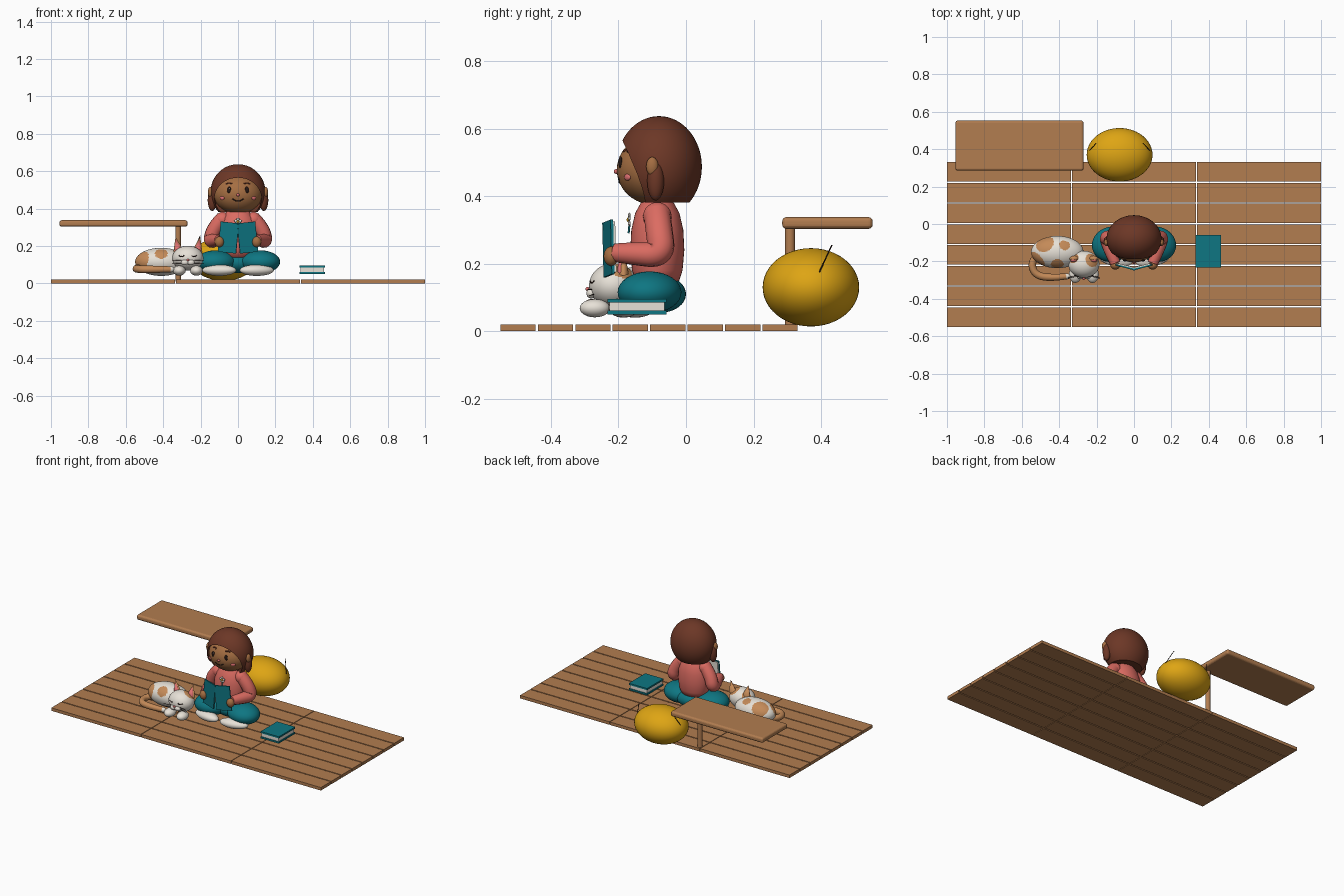
import bpy, bmesh, math
from mathutils import Vector, Matrix

old = bpy.data.objects.get("Cube")
if old:
    bpy.data.objects.remove(old, do_unlink=True)


def colour(name, r, g, b):
    m = bpy.data.materials.new(name)
    lin = [((c / 255 + 0.055) / 1.055) ** 2.4 for c in (r, g, b)] + [1]
    m.diffuse_color = lin
    m.use_nodes = True
    m.node_tree.nodes["Principled BSDF"].inputs["Base Color"].default_value = lin
    return m


wood = colour("wood", 178, 125, 80)
hair_brown = colour("hair brown", 108, 55, 38)
skin = colour("skin", 165, 110, 66)
coral = colour("coral", 220, 108, 98)
teal = colour("teal", 14, 118, 130)
mustard = colour("mustard", 222, 165, 20)
cream = colour("cream", 236, 230, 220)
tan = colour("tan fur", 196, 138, 88)
dark = colour("dark", 38, 24, 20)
pink = colour("pink", 222, 112, 112)


def finish(name, bm, mat, smooth=True):
    me = bpy.data.meshes.new(name)
    for f in bm.faces:
        f.smooth = smooth
    bm.to_mesh(me)
    bm.free()
    ob = bpy.data.objects.new(name, me)
    bpy.context.collection.objects.link(ob)
    me.materials.append(mat)
    return ob


def ball(name, loc, r, mat, rot=0, seg=32):
    bm = bmesh.new()
    bmesh.ops.create_uvsphere(bm, u_segments=seg, v_segments=seg // 2, radius=1)
    m = Matrix.Translation(loc) @ Matrix.Rotation(rot, 4, 'Z') @ Matrix.Diagonal((*r, 1))
    bmesh.ops.transform(bm, matrix=m, verts=bm.verts)
    return finish(name, bm, mat)


def box(name, lo, hi, mat, bevel=0):
    lo, hi = Vector(lo), Vector(hi)
    bm = bmesh.new()
    bmesh.ops.create_cube(bm, size=1)
    for v in bm.verts:
        v.co = (lo + hi) / 2 + v.co * (hi - lo)
    if bevel:
        bmesh.ops.bevel(bm, geom=bm.edges, offset=bevel, segments=4, profile=0.5, affect='EDGES')
    return finish(name, bm, mat, False)


def tube(name, pts, radius, mat, taper=None):
    cu = bpy.data.curves.new(name, 'CURVE')
    cu.dimensions = '3D'
    cu.bevel_depth = radius
    cu.bevel_resolution = 4
    cu.use_fill_caps = True
    sp = cu.splines.new('NURBS')
    sp.points.add(len(pts) - 1)
    for i, (p, q) in enumerate(zip(sp.points, pts)):
        p.co = (*q, 1)
        p.radius = taper[i] if taper else 1
    sp.order_u = 3
    sp.use_endpoint_u = True
    cu.materials.append(mat)
    ob = bpy.data.objects.new(name, cu)
    bpy.context.collection.objects.link(ob)
    return ob


def cone(name, loc, r, h, mat, lean, flat, seg=24, top=0):
    bm = bmesh.new()
    bmesh.ops.create_cone(bm, cap_ends=True, segments=seg, radius1=r, radius2=top, depth=h)
    m = Matrix.Translation(loc) @ Matrix.Rotation(lean, 4, 'Y') @ Matrix.Diagonal((1, flat, 1, 1))
    bmesh.ops.transform(bm, matrix=m, verts=bm.verts)
    ob = finish(name, bm, mat)
    for f in ob.data.polygons:
        f.use_smooth = len(f.vertices) < 5
    return ob


def on_front(c, r, x, z):
    # point on the front of an ellipsoid, offset from its centre by x and z
    k = max(0, 1 - (x / r[0]) ** 2 - (z / r[2]) ** 2)
    return (c[0] + x, c[1] - r[1] * math.sqrt(k), c[2] + z)


def spots(ob, centres, mat):
    ob.data.materials.append(mat)
    for f in ob.data.polygons:
        if any((f.center - Vector(c)).length < r for c, r in centres):
            f.material_index = 1


# Floor planks
for row in range(8):
    for col in range(3):
        x, y = -1 + col * 0.668, -0.55 + row * 0.111
        box("floor_plank", (x, y, 0), (x + 0.664, y + 0.104, 0.02), wood)

# Low table
box("table_top", (-0.955, 0.285, 0.303), (-0.27, 0.553, 0.338), wood, 0.013)
cone("table_leg", (-0.32, 0.308, 0.16), 0.015, 0.3, wood, 0, 1, 24, 0.015)

# Round floor cushion with two cords
ball("cushion", (-0.077, 0.37, 0.13), (0.176, 0.143, 0.116), mustard, seg=48)
for s in (-1, 1):
    tube("cushion_cord", [(-0.077 + s * 0.16, 0.395, 0.175), (-0.077 + s * 0.125, 0.432, 0.255)], 0.002, dark)

# Closed book on the floor
for z in (0.05, 0.085):
    box("book_cover", (0.33, -0.232, z), (0.465, -0.058, z + 0.011), teal)
box("book_pages", (0.335, -0.227, 0.06), (0.46, -0.063, 0.086), cream)

# Head and hair
face_c, face_r = (0, -0.09, 0.478), (0.13, 0.115, 0.105)
ball("face", face_c, face_r, skin, seg=48)
hair = ball("hair", (0, -0.08, 0.487), (0.147, 0.127, 0.15), hair_brown, seg=64)
bm = bmesh.new()
bm.from_mesh(hair.data)
cut = bmesh.ops.bisect_plane(bm, geom=bm.verts[:] + bm.edges[:] + bm.faces[:],
                             plane_co=(0, 0, 0.381), plane_no=(0, 0, -1), clear_outer=True)
bmesh.ops.contextual_create(bm, geom=[e for e in cut["geom_cut"] if isinstance(e, bmesh.types.BMEdge)])
bm.to_mesh(hair.data)
bm.free()
bm = bmesh.new()
bmesh.ops.create_cone(bm, cap_ends=True, segments=64, radius1=1, radius2=1, depth=1)
m = (Matrix.Translation((0, -0.2, 0.455)) @ Matrix.Diagonal((0.125, 0.2, 0.11, 1))
     @ Matrix.Rotation(math.pi / 2, 4, 'X'))
bmesh.ops.transform(bm, matrix=m, verts=bm.verts)
cutter = finish("face_cutter", bm, hair_brown)
cutter.hide_render = True
mod = hair.modifiers.new("face opening", 'BOOLEAN')
mod.operation, mod.solver, mod.object = 'DIFFERENCE', 'EXACT', cutter
bpy.context.view_layer.objects.active = hair
hair.select_set(True)
bpy.ops.object.modifier_apply(modifier=mod.name)
bpy.data.objects.remove(cutter, do_unlink=True)
bpy.ops.object.shade_smooth_by_angle(angle=0.6)


# Face details
def on_face(x, z):
    return on_front(face_c, face_r, x, z)


for s in (-1, 1):
    ball("eye", on_face(s * 0.048, 0.022), (0.011, 0.006, 0.018), dark, seg=16)
    ball("eye_glint", Vector(on_face(s * 0.048 + 0.003, 0.029)) + Vector((0, -0.005, 0)), (0.003, 0.002, 0.004), cream, seg=12)
    tube("eyebrow", [on_face(s * x, z) for x, z in ((0.032, 0.055), (0.048, 0.062), (0.064, 0.054))], 0.004, hair_brown)
    ball("cheek", on_face(s * 0.085, -0.022), (0.015, 0.006, 0.01), pink, s * 0.6, 16)
    ball("ear", (s * 0.148, -0.1, 0.488), (0.013, 0.018, 0.028), skin, seg=24)
    ball("side_lock", (s * 0.138, -0.09, 0.445), (0.024, 0.025, 0.058), hair_brown)
ball("nose", on_face(0, -0.005), (0.009, 0.009, 0.008), pink, seg=16)
tube("smile", [on_face(x, z) for x, z in ((-0.03, -0.025), (-0.015, -0.038), (0.015, -0.038), (0.03, -0.025))], 0.003, dark)

# Sweater body turned from a profile
bm = bmesh.new()
profile = [(0.001, 0.13), (0.08, 0.14), (0.097, 0.18), (0.104, 0.24), (0.1, 0.3),
           (0.085, 0.35), (0.06, 0.385), (0.045, 0.4), (0.001, 0.402)]
vs = [bm.verts.new((r, 0, z)) for r, z in profile]
es = [bm.edges.new(p) for p in zip(vs, vs[1:])]
bmesh.ops.spin(bm, geom=vs + es, axis=(0, 0, 1), cent=(0, 0, 0), angle=2 * math.pi, steps=40)
bmesh.ops.remove_doubles(bm, verts=bm.verts, dist=0.0002)
bmesh.ops.transform(bm, matrix=Matrix.Translation((0, -0.085, 0)) @ Matrix.Diagonal((1, 0.77, 1, 1)), verts=bm.verts)
bmesh.ops.recalc_face_normals(bm, faces=bm.faces)
finish("sweater", bm, coral)

# Flower on the chest
for i in range(5):
    a = i * math.tau / 5 + math.pi / 2
    ball("flower_petal", (0.013 * math.cos(a), -0.168, 0.33 + 0.013 * math.sin(a)), (0.008, 0.004, 0.008), cream, seg=12)
ball("flower_centre", (0, -0.171, 0.33), (0.007, 0.005, 0.007), mustard, seg=12)
tube("flower_stem", [(0, -0.167, 0.32), (0, -0.17, 0.29)], 0.003, teal)

# Arms, legs, shoes and the open book
ball("hips", (0, -0.075, 0.11), (0.12, 0.075, 0.055), teal)
for s in (-1, 1):
    ball("shoulder", (s * 0.082, -0.085, 0.34), (0.042, 0.042, 0.042), coral)
    tube("sleeve", [(s * 0.082, -0.085, 0.345), (s * 0.125, -0.08, 0.3), (s * 0.15, -0.07, 0.225),
                    (s * 0.12, -0.16, 0.23), (s * 0.1, -0.21, 0.232)], 0.04, coral, (1, 1.02, 1, 0.85, 0.7))
    ball("hand", (s * 0.1, -0.222, 0.222), (0.025, 0.022, 0.029), skin, seg=24)
    ball("leg", (s * 0.118, -0.108, 0.115), (0.108, 0.094, 0.062), teal, s * -0.25)
    ball("shoe", (s * 0.1, -0.185, 0.07), (0.093, 0.042, 0.03), cream, s * 0.2)
    place = (Matrix.Translation((s * 0.051, -0.23, 0.245)) @ Matrix.Rotation(s * 0.25, 4, 'Z')
             @ Matrix.Rotation(s * -0.1, 4, 'Y'))
    for part, y, w, h, mat in (("open_book_cover", 0, 0.05, 0.081, teal), ("open_book_pages", 0.007, 0.046, 0.075, cream)):
        ob = box(part, (-w, y - 0.004, -h), (w, y + 0.004, h), mat)
        ob.data.transform(place)

# Sleeping cat
body = ball("cat_body", (-0.41, -0.15, 0.115), (0.14, 0.086, 0.075), cream, seg=96)
spots(body, [((-0.48, -0.1, 0.165), 0.052), ((-0.37, -0.11, 0.185), 0.03),
             ((-0.52, -0.195, 0.13), 0.05), ((-0.41, -0.215, 0.16), 0.035)], tan)
head_c, head_r = (-0.268, -0.215, 0.135), (0.083, 0.072, 0.066)
head = ball("cat_head", head_c, head_r, cream, seg=96)
spots(head, [((-0.22, -0.19, 0.19), 0.04), ((-0.325, -0.18, 0.18), 0.03)], tan)
tube("cat_tail", [(-0.5, -0.16, 0.085), (-0.55, -0.19, 0.08), (-0.535, -0.27, 0.075), (-0.45, -0.29, 0.075), (-0.36, -0.28, 0.075)],
     0.02, tan, (1, 1, 1, 1, 0.8))
ball("tail_tip", (-0.36, -0.28, 0.075), (0.022, 0.016, 0.016), cream, seg=20)


def on_cat(x, z):
    return on_front(head_c, head_r, x, z)


for s in (-1, 1):
    x = head_c[0] + s * 0.058
    cone("cat_ear", (x, -0.185, 0.21), 0.028, 0.08, tan, s * 0.2, 0.55)
    cone("cat_inner_ear", (x, -0.193, 0.207), 0.02, 0.062, pink, s * 0.2, 0.6)
    ball("cat_paw", (head_c[0] + s * 0.046, -0.27, 0.068), (0.034, 0.045, 0.027), cream, seg=24)
    ball("cat_muzzle", on_cat(s * 0.016, -0.023), (0.02, 0.014, 0.015), cream, seg=20)
    tube("cat_closed_eye", [on_cat(s * a, z) for a, z in ((0.02, 0.014), (0.033, 0.002), (0.048, 0.014))], 0.0025, dark)
    for dz in (-0.012, -0.026):
        start = Vector(on_cat(s * 0.035, dz))
        tube("cat_whisker", [start, start + Vector((s * 0.05, -0.012, dz * 0.3 + 0.004))], 0.0013, dark)
ball("cat_nose", Vector(on_cat(0, -0.01)) + Vector((0, -0.006, 0)), (0.008, 0.006, 0.006), pink, seg=16)
